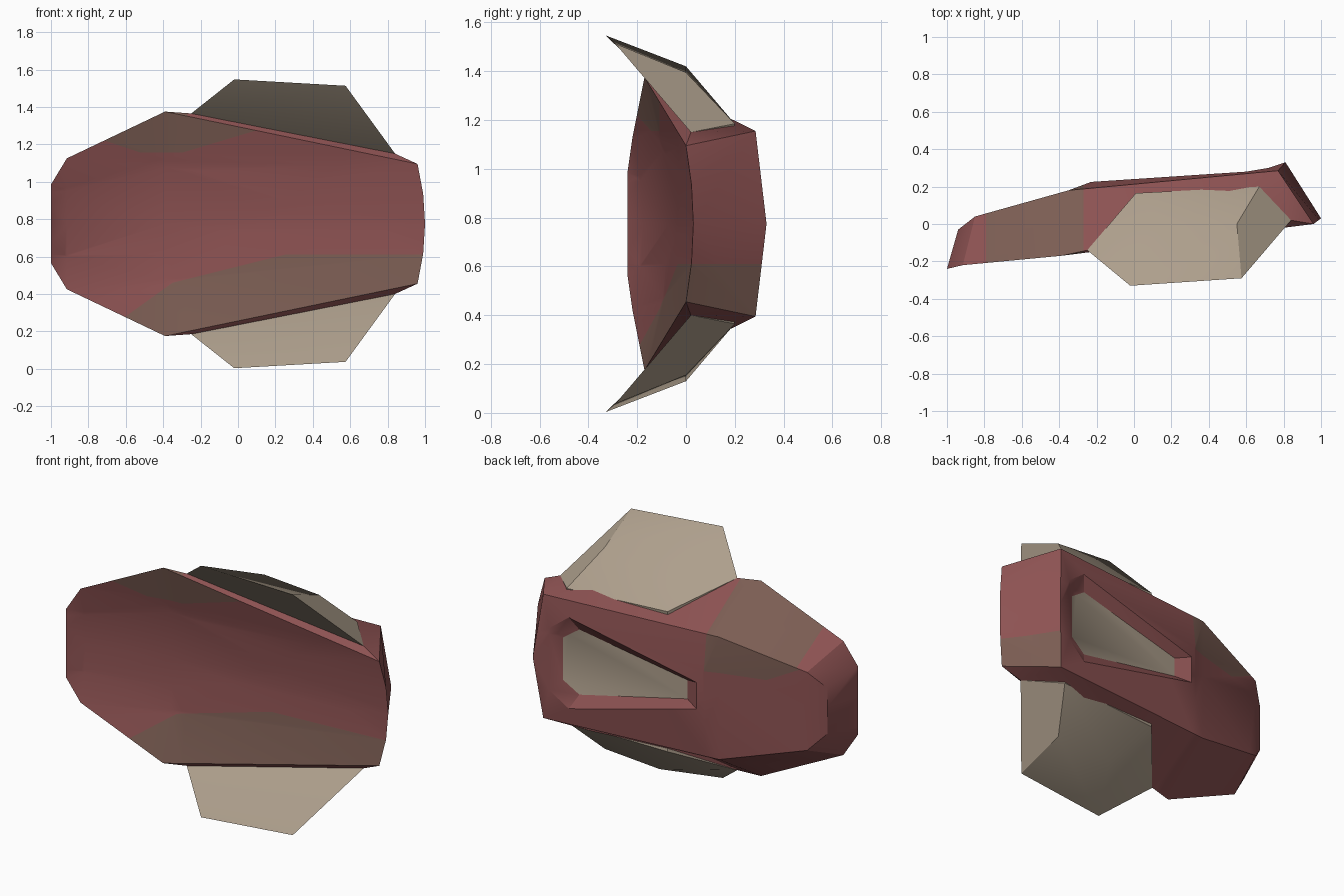
import bpy, bmesh
from mathutils import Vector

if "Cube" in bpy.data.objects:
    bpy.data.objects.remove(bpy.data.objects["Cube"])

ZC = 0.775  # height of the symmetry plane


def material(name, rgb):
    m = bpy.data.materials.new(name)
    m.diffuse_color = (*rgb, 1)
    m.use_nodes = True
    m.node_tree.nodes["Principled BSDF"].inputs["Base Color"].default_value = m.diffuse_color
    return m


RED = material("dull_red", (0.27, 0.086, 0.086))
BROWN = material("rust_brown", (0.20, 0.110, 0.087))
BEIGE = material("beige", (0.42, 0.345, 0.262))


def finish(bm, name, mats):
    bmesh.ops.recalc_face_normals(bm, faces=bm.faces)
    me = bpy.data.meshes.new(name)
    bm.to_mesh(me)
    bm.free()
    for m in mats:
        me.materials.append(m)
    ob = bpy.data.objects.new(name, me)
    bpy.context.collection.objects.link(ob)
    bpy.ops.object.select_all(action='DESELECT')
    ob.select_set(True)
    bpy.context.view_layer.objects.active = ob
    bpy.ops.object.shade_smooth_by_angle(angle=0.5)
    return ob


class Builder:
    """Mirrored mesh: vertices by name, z measured from the symmetry plane."""

    def __init__(self, points):
        self.bm, self.points, self.cache = bmesh.new(), points, {}

    def vert(self, name, sign):
        x, y, z = self.points[name]
        key = (name, sign if z else 0)
        if key not in self.cache:
            self.cache[key] = self.bm.verts.new((x, y, ZC + sign * z))
        return self.cache[key]

    def face(self, names, sign=1, tag=0):
        # a leading "-" takes the mirrored vertex
        vs = [self.vert(n.lstrip('-'), -sign if n[0] == '-' else sign) for n in names.split()]
        f = self.bm.faces.new(vs)
        f[self.tags] = tag
        return f


FRONT, SIDE, BACK, END, FLOOR = range(5)

# Shield body: rim points, slot rim and recessed floor
pts = {
    'b0': (.81, .33, 0), 'b1': (.77, .285, .38), 'b2': (-.35, .18, .376),
    'b3': (-.85, .04, .24), 'b4': (-.94, -.03, .14),
    's0': (.72, .30, .19), 's1': (.60, .28, .28), 's2': (-.23, .225, .082),
    'p0': (.66, .25, .13), 'p1': (.56, .235, .20), 'p2': (-.14, .185, .058),
    'A': (-.25, -.14, .59), 'D': (.84, .02, .375),
}
# Concave front: stations of (rim x, middle x, rim y, hollow depth, half height)
stations = [(.96, 1.0, .0, .03, .32), (-.39, -.39, -.17, .10, .60),
            (-.915, -.915, -.22, .045, .35), (-1, -1, -.24, 0, .21)]
for i, (xr, xm, y, d, h) in enumerate(stations):
    for j, t in enumerate((0, .5, 1)):
        pts[f'f{i}{j}'] = (xm + (xr - xm) * t * t, y + d * (1 - t * t), h * t)

b = Builder(pts)
b.tags = b.bm.faces.layers.int.new('zone')
for s in (1, -1):
    for i in range(3):
        for j in range(2):
            b.face(f'f{i}{j} f{i}{j+1} f{i+1}{j+1} f{i+1}{j}', s, FRONT)
    # sides
    for f in ('f02 D A f12', 'D b1 b2 A', 'f02 b1 D', 'f12 A b2',
              'f12 b2 b3 f22', 'f22 b3 b4 f32'):
        b.face(f, s, SIDE)
    b.face('f00 f01 f02 b1 b0', s, END)
    # back around the slot, and the slot walls
    for f in ('b0 b1 s0', 'b1 s1 s0', 'b1 b2 s2 s1',
              's0 s1 p1 p0', 's1 s2 p2 p1'):
        b.face(f, s, BACK)
b.face('b0 s0 -s0', 1, BACK)
b.face('b2 -b2 -s2 s2', 1, BACK)
b.face('b2 b3 -b3 -b2', 1, BACK)
b.face('b3 b4 -b4 -b3', 1, BACK)
b.face('b4 f32 f31 f30 -f31 -f32 -b4', 1, SIDE)
b.face('s0 p0 -p0 -s0', 1, BACK)
b.face('s2 p2 -p2 -s2', 1, BACK)
b.face('p0 p1 p2 -p2 -p1 -p0', 1, FLOOR)
bm, zone = b.bm, b.tags
bmesh.ops.triangulate(bm, faces=[f for f in bm.faces if f[zone] in (FRONT, END)])
for f in bm.faces:
    f.material_index = 2 if f[zone] == FLOOR else 0


def paint(zones, limits):
    """Cut faces along lines a*x + b*z = c and colour the part above all lines."""
    for a, bz, c in limits:
        n = Vector((a, 0, bz))
        co = n * (c / n.length_squared)
        faces = [f for f in bm.faces if f[zone] in zones]
        geom = set(faces)
        for f in faces:
            geom.update(f.edges)
            geom.update(f.verts)
        bmesh.ops.bisect_plane(bm, geom=list(geom), dist=1e-5, plane_co=co, plane_no=n)
    for f in bm.faces:
        if f[zone] in zones:
            p = f.calc_center_median()
            if all(a * p.x + bz * p.z > c for a, bz, c in limits):
                f.material_index = 1


# Brown patches: lower and upper front, lower end, upper back corner
paint({FRONT}, [(0, -1, -.61), (.25, -1, -.5475), (.72, -1, -.712)])
paint({FRONT}, [(0, 1, 1.155), (-.3, 1, 1.245), (.33, 1, .984)])
paint({END}, [(0, -1, -.61)])
paint({SIDE}, [(1, 0, -.79), (-1, 0, .27), (0, 1, .8)])
paint({BACK}, [(-1, 0, .27), (0, 1, .93), (.5, 1, .62)])
finish(bm, "shield_body", [RED, BROWN, BEIGE])

# Curved fins above and below
fin = {
    'A': (-.25, -.14, .59), 'B': (-.02, -.33, .772), 'C': (.575, -.29, .738),
    'D': (.84, .02, .375), 'E': (.67, .2, .41), 'F': (.01, .165, .43),
    'G': (.18, 0, .645), 'H': (.55, 0, .62),
    'R': (.67, .19, .33), 'S': (.01, .155, .35),
}
for name, s in (("upper_fin", 1), ("lower_fin", -1)):
    w = Builder(fin)
    w.tags = w.bm.faces.layers.int.new('zone')
    for f in ('A B G F', 'B C H G', 'C D E H', 'G H E F', 'A D C B',
              'F E R S', 'D R E', 'A F S', 'A S R D'):
        w.face(f, s)
    finish(w.bm, name, [BEIGE])
